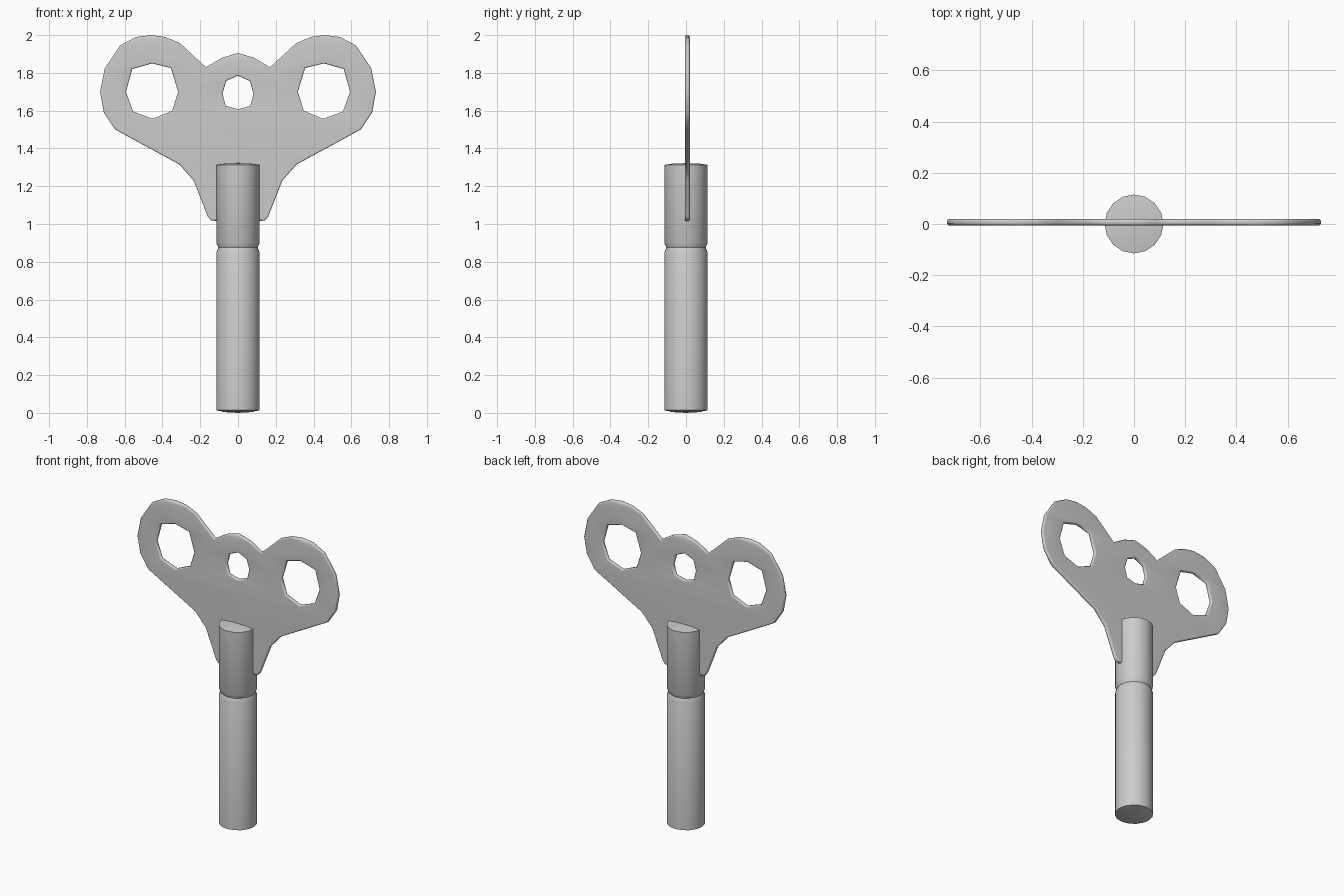
import bpy, bmesh, math

if "Cube" in bpy.data.objects:
    bpy.data.objects.remove(bpy.data.objects["Cube"])


def mirrored(points):
    """Close a right-hand half outline by mirroring it across x = 0."""
    return points + [(-x, z) for x, z in reversed(points) if x > 0]


def smooth(obj, degrees):
    bpy.ops.object.select_all(action='DESELECT')
    obj.select_set(True)
    bpy.context.view_layer.objects.active = obj
    bpy.ops.object.shade_smooth_by_angle(angle=math.radians(degrees))


def pierced_plate(name, loops, y, half, bevel):
    """Flat upright plate with holes and softened rims."""
    cu = bpy.data.curves.new(name, 'CURVE')
    cu.dimensions = '2D'
    cu.fill_mode = 'BOTH'
    cu.extrude = half - bevel
    cu.bevel_depth = bevel
    cu.bevel_resolution = 0
    cu.offset = -bevel
    for loop in loops:
        sp = cu.splines.new('POLY')
        sp.points.add(len(loop) - 1)
        for p, (x, z) in zip(sp.points, loop):
            p.co = (x, z, 0, 1)
        sp.use_cyclic_u = True
    obj = bpy.data.objects.new(name, cu)
    bpy.context.collection.objects.link(obj)
    obj.location.y = y
    obj.rotation_euler.x = math.pi / 2
    bpy.ops.object.select_all(action='DESELECT')
    obj.select_set(True)
    bpy.context.view_layer.objects.active = obj
    bpy.ops.object.convert(target='MESH')
    obj = bpy.context.view_layer.objects.active
    bm = bmesh.new()
    bm.from_mesh(obj.data)
    bmesh.ops.remove_doubles(bm, verts=bm.verts, dist=1e-5)
    bmesh.ops.recalc_face_normals(bm, faces=bm.faces)
    bm.to_mesh(obj.data)
    bm.free()
    smooth(obj, 50)
    obj.modifiers.new("weighted_normals", 'WEIGHTED_NORMAL').keep_sharp = True
    return obj


def lathe(name, profile, sides):
    """Revolve an (r, z) profile, starting and ending on the axis."""
    bm = bmesh.new()
    vs = [bm.verts.new((r, 0, z)) for r, z in profile]
    es = [bm.edges.new(pair) for pair in zip(vs, vs[1:])]
    bmesh.ops.spin(bm, geom=vs + es, cent=(0, 0, 0), axis=(0, 0, 1),
                   angle=math.tau, steps=sides, use_duplicate=False)
    bmesh.ops.remove_doubles(bm, verts=bm.verts, dist=1e-5)
    bmesh.ops.recalc_face_normals(bm, faces=bm.faces)
    me = bpy.data.meshes.new(name)
    bm.to_mesh(me)
    bm.free()
    obj = bpy.data.objects.new(name, me)
    bpy.context.collection.objects.link(obj)
    smooth(obj, 40)
    return obj


# Winged handle: outline, two large ring holes and a small centre hole
outline = mirrored([
    (0, 1.905), (0.085, 1.88), (0.17, 1.83), (0.307, 1.957), (0.385, 1.99),
    (0.46, 2.0), (0.54, 1.99), (0.625, 1.945), (0.705, 1.825), (0.73, 1.70),
    (0.71, 1.59), (0.65, 1.50), (0.31, 1.315), (0.235, 1.23), (0.16, 1.04),
    (0.145, 1.02), (0.115, 1.015)])
big_hole = [(0.455, 1.85), (0.56, 1.82), (0.593, 1.70), (0.555, 1.595),
            (0.45, 1.557), (0.348, 1.60), (0.317, 1.70), (0.355, 1.825)]
small_hole = mirrored([(0, 1.785), (0.063, 1.757), (0.082, 1.69),
                       (0.065, 1.625), (0, 1.608)])
pierced_plate("handle",
              [outline, big_hole, [(-x, z) for x, z in reversed(big_hole)], small_hole],
              y=0.007, half=0.0135, bevel=0.007)

# Round shaft with shallow domed ends and a V groove
R = 0.115
lathe("shaft", [(0, 0), (0.07, 0.004), (R, 0.014), (R, 0.85), (0.104, 0.875),
                (R, 0.90), (R, 1.313), (0.07, 1.32), (0, 1.322)], 16)
